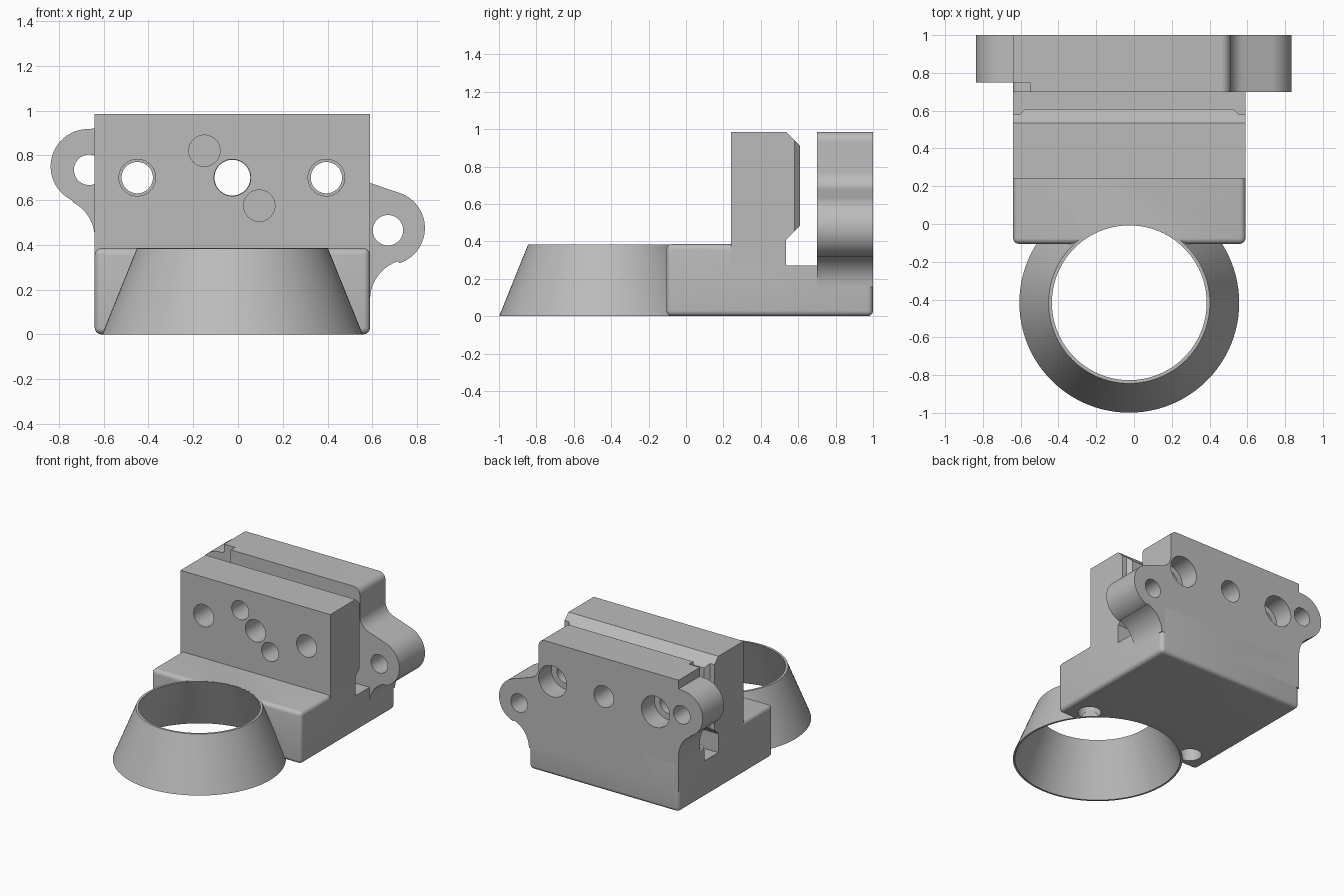
import bpy, bmesh, math
from mathutils import Matrix, Vector

if "Cube" in bpy.data.objects:
    bpy.data.objects.remove(bpy.data.objects["Cube"], do_unlink=True)

grey = bpy.data.materials.new("plain grey")
grey.use_nodes = True
COLOUR = (0.5, 0.5, 0.5, 1)
grey.diffuse_color = COLOUR
grey.node_tree.nodes["Principled BSDF"].inputs["Base Color"].default_value = COLOUR

LEFT, RIGHT, MID = -0.64, 0.59, -0.025
RING_Y = -0.417


def finish(bm, name):
    bmesh.ops.recalc_face_normals(bm, faces=bm.faces)
    mesh = bpy.data.meshes.new(name)
    bm.to_mesh(mesh)
    bm.free()
    obj = bpy.data.objects.new(name, mesh)
    bpy.context.collection.objects.link(obj)
    mesh.materials.append(grey)
    return obj


def box(name, x0, x1, y0, y1, z0, z1, bevel=0):
    bm = bmesh.new()
    bmesh.ops.create_cube(bm, size=1)
    for v in bm.verts:
        v.co = Vector((x0 if v.co.x < 0 else x1, y0 if v.co.y < 0 else y1,
                       z0 if v.co.z < 0 else z1))
    if bevel:
        bmesh.ops.bevel(bm, geom=list(bm.edges), offset=bevel, segments=5,
                        profile=0.5, affect='EDGES')
    return finish(bm, name)


def prism(name, points, axis, start, end):
    """Extrude a flat outline along x, y or z."""
    place = {'x': lambda a, b: (start, a, b), 'y': lambda a, b: (a, start, b),
             'z': lambda a, b: (a, b, start)}[axis]
    bm = bmesh.new()
    face = bm.faces.new([bm.verts.new(place(a, b)) for a, b in points])
    new = bmesh.ops.extrude_face_region(bm, geom=[face])["geom"]
    move = Vector([(end - start) * (axis == k) for k in 'xyz'])
    bmesh.ops.translate(bm, vec=move, verts=[g for g in new if isinstance(g, bmesh.types.BMVert)])
    return finish(bm, name)


def cone(name, x, y, r0, r1, z0, z1, segments):
    bm = bmesh.new()
    bmesh.ops.create_cone(bm, cap_ends=True, segments=segments, radius1=r0, radius2=r1,
                          depth=z1 - z0, matrix=Matrix.Translation((x, y, (z0 + z1) / 2)))
    return finish(bm, name)


def hole(x, z, r, y0, y1):
    return prism("hole_cutter", arc(x, z, r, 0, 352.5, 48), 'y', y0, y1)


def arc(cx, cy, r, a0, a1, n=12):
    angles = [math.radians(a0 + (a1 - a0) * i / (n - 1)) for i in range(n)]
    return [(cx + r * math.cos(a), cy + r * math.sin(a)) for a in angles]


def cut(obj, cutters):
    for c in cutters:
        c.hide_render = True
        mod = obj.modifiers.new("cut", 'BOOLEAN')
        mod.operation, mod.solver, mod.object = 'DIFFERENCE', 'EXACT', c
        bpy.context.view_layer.objects.active = obj
        bpy.ops.object.modifier_apply(modifier=mod.name)
        bpy.data.objects.remove(c, do_unlink=True)


def smooth(obj):
    bpy.ops.object.select_all(action='DESELECT')
    obj.select_set(True)
    bpy.context.view_layer.objects.active = obj
    bpy.ops.object.shade_smooth_by_angle(angle=math.radians(30))


# Rounded base with channel, conical bite and two blind holes underneath
base = box("base", LEFT, RIGHT, -0.105, 1, 0, 0.385, 0.03)
cut(base, [box("channel_cutter", -1, 1, 0.535, 0.70, 0.27, 0.6),
           cone("bite_cutter", MID, RING_Y, 0.615, 0.368, -0.1, 0.5, 96)]
    + [cone("hole_cutter", MID + s * 0.45, 0.03, 0.08, 0.08, -0.1, 0.2, 48) for s in (-1, 1)])

# Upright front block with a dovetail ridge on its rear face
front_block = prism("front_block", [(0.24, 0.28), (0.535, 0.28), (0.535, 0.41), (0.61, 0.485),
                                    (0.61, 0.91), (0.535, 0.985), (0.24, 0.985)],
                    'x', LEFT, RIGHT)
ends = []
for edge, s in ((LEFT, 1), (RIGHT, -1)):
    ends.append(prism("ridge_cutter", [(edge - s * 0.1, 0.58), (edge + s * 0.035, 0.58),
                                       (edge + s * 0.085, 0.63), (edge - s * 0.1, 0.63)],
                      'z', 0.3, 1.1))
through = [hole(x, 0.70, 0.082, 0.1, 0.8) for x in (-0.45, MID, 0.395)]
blind = [hole(x, z, 0.07, 0.1, 0.44) for x, z in ((-0.15, 0.82), (0.095, 0.575))]
cut(front_block, ends + through + blind)

# Rear plate with the right-hand ear in its outline
ear = (arc(0.46, 0.935, 0.05, 90, 0, 8) + arc(0.61, 0.775, 0.10, 180, 250, 10)
       + arc(0.67, 0.475, 0.165, 70, -72, 28) + arc(0.77, 0.155, 0.18, 108, 180, 12))
rear_plate = prism("rear_plate", [(LEFT, 0.16), (LEFT, 0.985)] + ear, 'y', 0.70, 1)
bores = [hole(x, 0.70, 0.07, 0.6, 1.1) for x in (-0.45, 0.395)]
counterbores = [hole(x, 0.70, 0.115, 0.85, 1.1) for x in (-0.45, 0.395)]
cut(rear_plate, [box("notch_cutter", -0.7, -0.55, 0.6, 0.75, 0.27, 1.1)] + bores + counterbores
    + [hole(MID, 0.70, 0.08, 0.6, 1.1), hole(0.67, 0.465, 0.068, 0.6, 1.1),
       hole(-0.665, 0.735, 0.068, 0.6, 1.1)])

# Left-hand ear
left_ear = prism("left_ear", [(LEFT, 0.92)] + arc(-0.67, 0.75, 0.167, 90, 245, 28)
                 + arc(-0.82, 0.43, 0.18, 62, 0, 12), 'y', 0.75, 1)
cut(left_ear, [hole(-0.665, 0.735, 0.068, 0.6, 1.1)])

# Thin tapered ring in front
ring = cone("tapered_ring", MID, RING_Y, 0.582, 0.427, 0, 0.384, 96)
cut(ring, [cone("ring_cutter", MID, RING_Y, 0.609, 0.362, -0.1, 0.5, 96)])

for part in (base, front_block, rear_plate, left_ear, ring):
    smooth(part)
